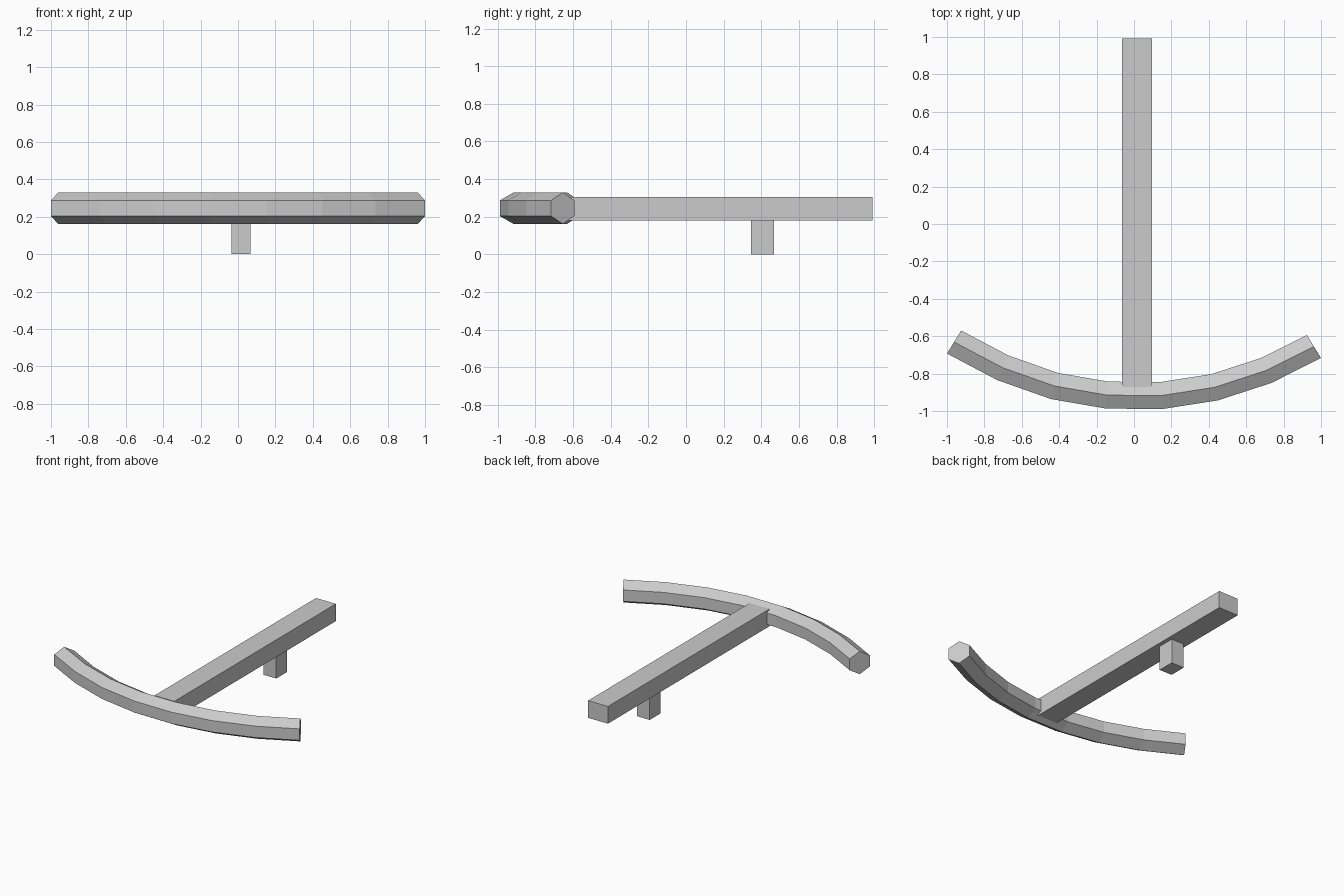
import bpy, bmesh, math
from mathutils import Vector

if "Cube" in bpy.data.objects:
    bpy.data.objects.remove(bpy.data.objects["Cube"])


def make_object(name, bm):
    bmesh.ops.recalc_face_normals(bm, faces=bm.faces)
    mesh = bpy.data.meshes.new(name)
    bm.to_mesh(mesh)
    bm.free()
    obj = bpy.data.objects.new(name, mesh)
    bpy.context.collection.objects.link(obj)
    return obj


def box(name, lo, hi):
    bm = bmesh.new()
    bmesh.ops.create_cube(bm, size=1)
    lo, hi = Vector(lo), Vector(hi)
    for v in bm.verts:
        v.co = (lo + hi) / 2 + Vector(a * b for a, b in zip(v.co, hi - lo))
    return make_object(name, bm)


def sweep(name, path, z, radius, sides, end_angles):
    """Sweep a regular polygon (corner up) along a flat path."""
    bm = bmesh.new()
    pts = [Vector(p) for p in path]
    rings = []
    for i, p in enumerate(pts):
        if i == 0:
            a = math.radians(end_angles[0])
        elif i == len(pts) - 1:
            a = math.radians(end_angles[1])
        else:
            t = (pts[i + 1] - p).normalized() + (p - pts[i - 1]).normalized()
            a = math.atan2(t.y, t.x)
        normal = Vector((-math.sin(a), math.cos(a)))
        ring = []
        for k in range(sides):
            b = 2 * math.pi * k / sides
            q = p + normal * radius * math.sin(b)
            ring.append(bm.verts.new((q.x, q.y, z + radius * math.cos(b))))
        rings.append(ring)
    for r, s in zip(rings, rings[1:]):
        for k in range(sides):
            n = (k + 1) % sides
            bm.faces.new((r[k], r[n], s[n], s[k]))
    bm.faces.new(rings[0])
    bm.faces.new(rings[-1])
    return make_object(name, bm)


# Curved hexagonal bow across the front
bow_path = [(-0.962, -0.631), (-0.703, -0.768), (-0.426, -0.866), (-0.142, -0.915),
            (0.147, -0.917), (0.431, -0.873), (0.707, -0.783), (0.962, -0.655)]
sweep("bow", bow_path, 0.2455, 0.0835, 6, (-31.5, 31.5))

# Long stock and the trigger beneath it
box("stock", (-0.064, -0.872, 0.18), (0.096, 0.992, 0.306))
box("trigger", (-0.035, 0.345, 0.0), (0.067, 0.469, 0.19))
